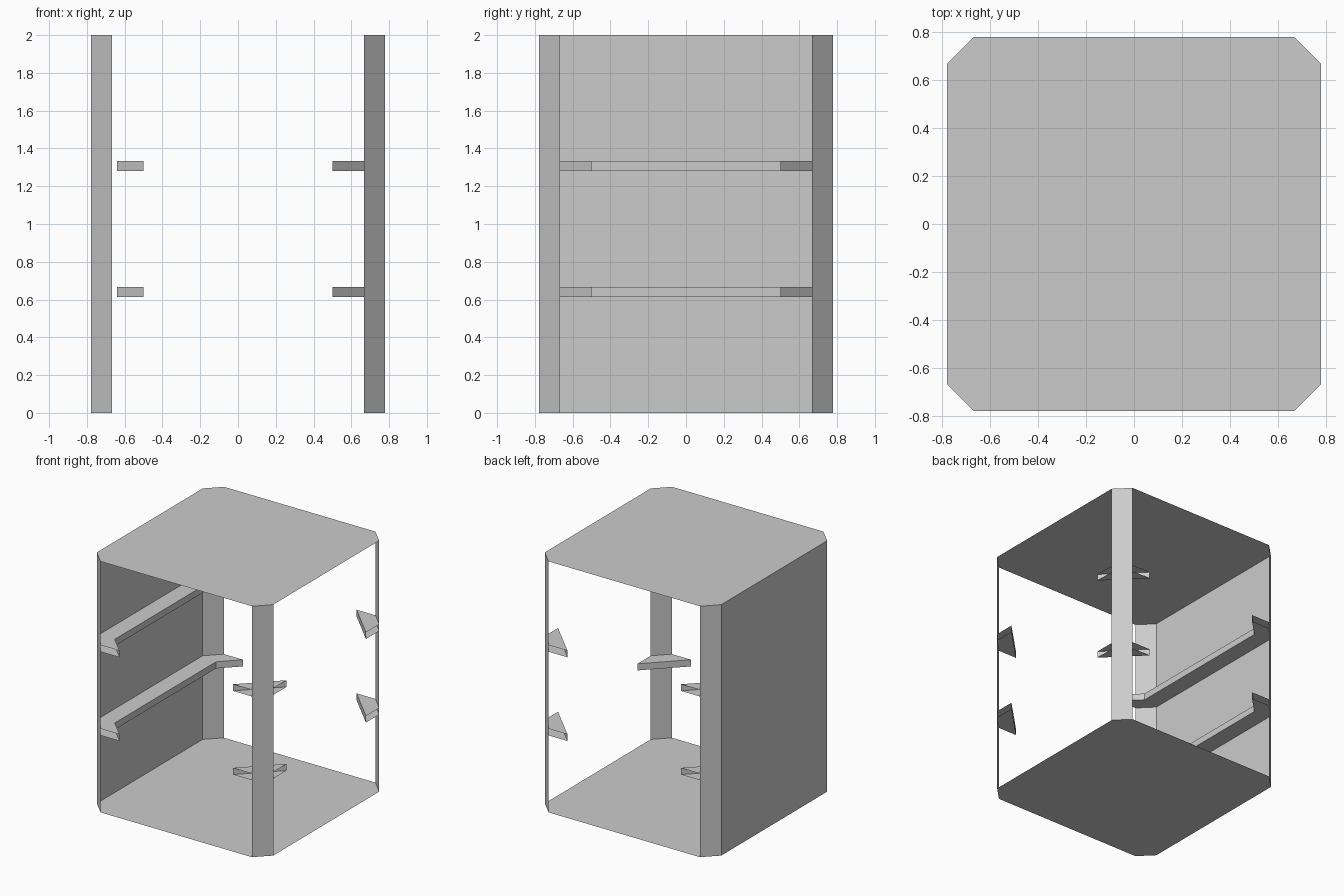
import bpy, bmesh

if "Cube" in bpy.data.objects:
    bpy.data.objects.remove(bpy.data.objects["Cube"])

H = 2.0        # cabinet height
R = 0.778      # half width
C = 0.667      # where the corner chamfer starts
B = 0.50       # where a shelf corner starts
S = 0.64       # inner edge of the left shelf strip
T = 0.053      # shelf thickness
LEVELS = (2 / 3, 4 / 3)   # shelf top heights


def make(name, faces):
    """Object from a list of polygons given as point lists."""
    bm = bmesh.new()
    for pts in faces:
        bm.faces.new([bm.verts.new(p) for p in pts])
    bmesh.ops.remove_doubles(bm, verts=bm.verts, dist=1e-5)
    me = bpy.data.meshes.new(name)
    bm.to_mesh(me)
    bm.free()
    ob = bpy.data.objects.new(name, me)
    bpy.context.collection.objects.link(ob)
    return ob


def flat(outline, z, up=True):
    pts = [(x, y, z) for x, y in outline]
    return pts if up else pts[::-1]


def upright(a, b, z0, z1):
    return [(*a, z0), (*b, z0), (*b, z1), (*a, z1)]


def ledge(name, outline, inner, top):
    """Hollow ledge: top, bottom and inner edge faces, open at the outside."""
    faces = [flat(outline, top), flat(outline, top - T, False)]
    faces += [upright(a, b, top - T, top) for a, b in zip(inner, inner[1:])]
    return make(name, faces)


# Top and bottom panels with clipped corners
octagon = [(C, -R), (R, -C), (R, C), (C, R), (-C, R), (-R, C), (-R, -C), (-C, -R)]
make("top_panel", [flat(octagon, H)])
make("bottom_panel", [flat(octagon, 0, False)])

# Left wall and the four corner posts
make("left_wall", [upright((-R, C), (-R, -C), 0, H)])
for i in range(0, 8, 2):
    make(f"corner_post_{i // 2}", [upright(octagon[i], octagon[i + 1], 0, H)])

K = R + B - S  # where the strip meets the diagonal shelf corner
for n, z in enumerate(LEVELS):
    # Left shelf strip widening at both ends
    inner = [(-B, -R), (-S, -K), (-S, K), (-B, R)]
    outer = [(-C, R), (-R, C), (-R, -C), (-C, -R)]
    ledge(f"left_shelf_{n}", inner + outer, inner, z)
    # Right corner brackets, front and back
    inner = [(R, -B), (B, -R)]
    ledge(f"front_bracket_{n}", inner + [(C, -R), (R, -C)], inner, z)
    inner = [(B, R), (R, B)]
    ledge(f"back_bracket_{n}", inner + [(R, C), (C, R)], inner, z)

# Face directions of the ledges are made consistent
for ob in bpy.context.collection.objects:
    if "shelf" in ob.name or "bracket" in ob.name:
        bm = bmesh.new()
        bm.from_mesh(ob.data)
        bmesh.ops.recalc_face_normals(bm, faces=bm.faces)
        bm.to_mesh(ob.data)
        bm.free()
